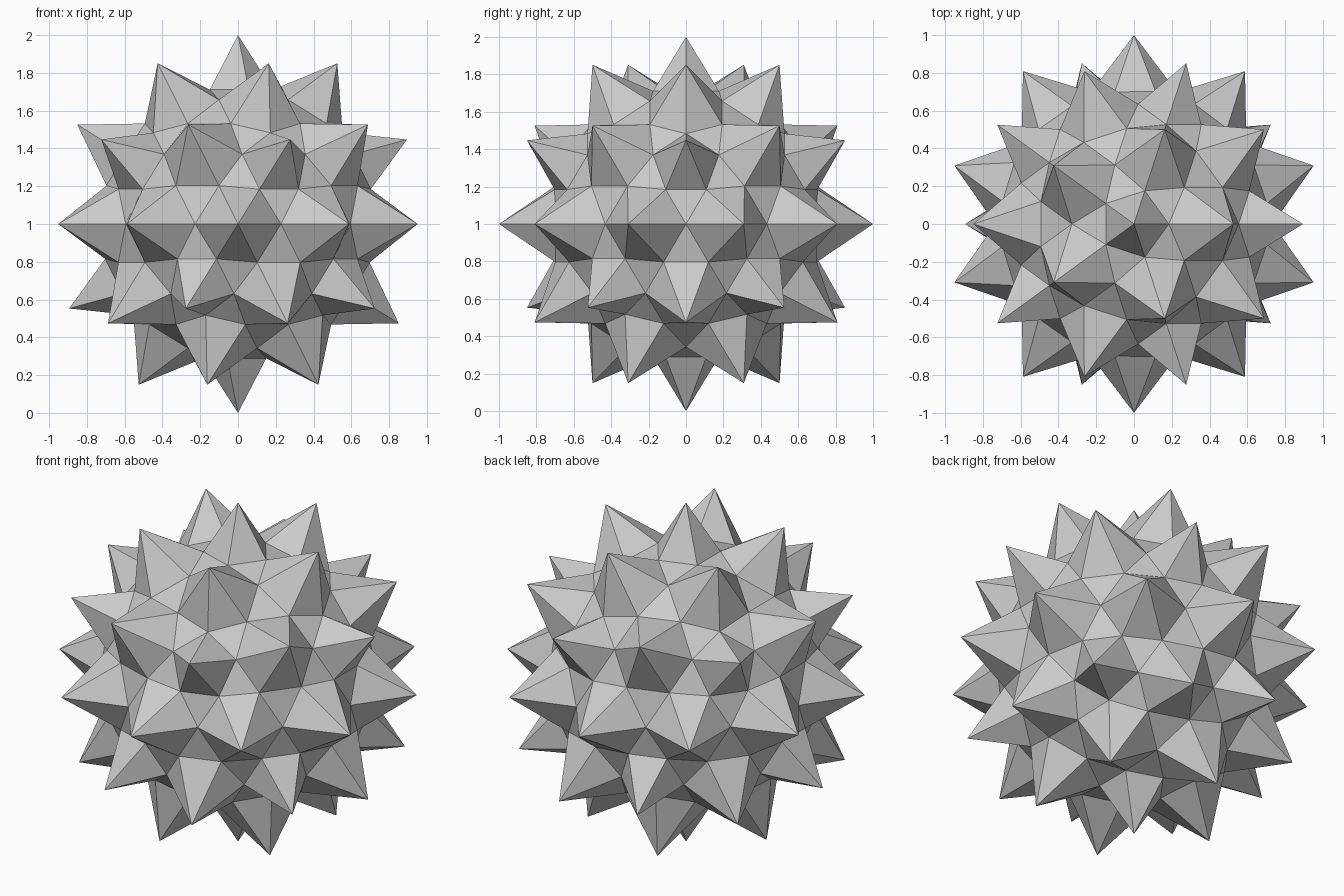
import bpy, bmesh
from mathutils import Vector

if "Cube" in bpy.data.objects:
    bpy.data.objects.remove(bpy.data.objects["Cube"])

PIT = 0.735  # radius of the valleys between the spikes (tips are at 1)

# coarse sphere: its 42 points give the spike directions
coarse = bmesh.new()
bmesh.ops.create_icosphere(coarse, subdivisions=2, radius=1)
tips = [v.co.normalized() for v in coarse.verts]
coarse.free()

# finer sphere: keep the spike tips out, sink every other point
bm = bmesh.new()
bmesh.ops.create_icosphere(bm, subdivisions=3, radius=1)
for v in bm.verts:
    d = v.co.normalized()
    is_tip = min((d - t).length for t in tips) < 0.03
    v.co = d * (1.0 if is_tip else PIT) + Vector((0, 0, 1))

mesh = bpy.data.meshes.new("spiky_ball")
bm.to_mesh(mesh)
bm.free()
ball = bpy.data.objects.new("spiky_ball", mesh)
bpy.context.collection.objects.link(ball)
